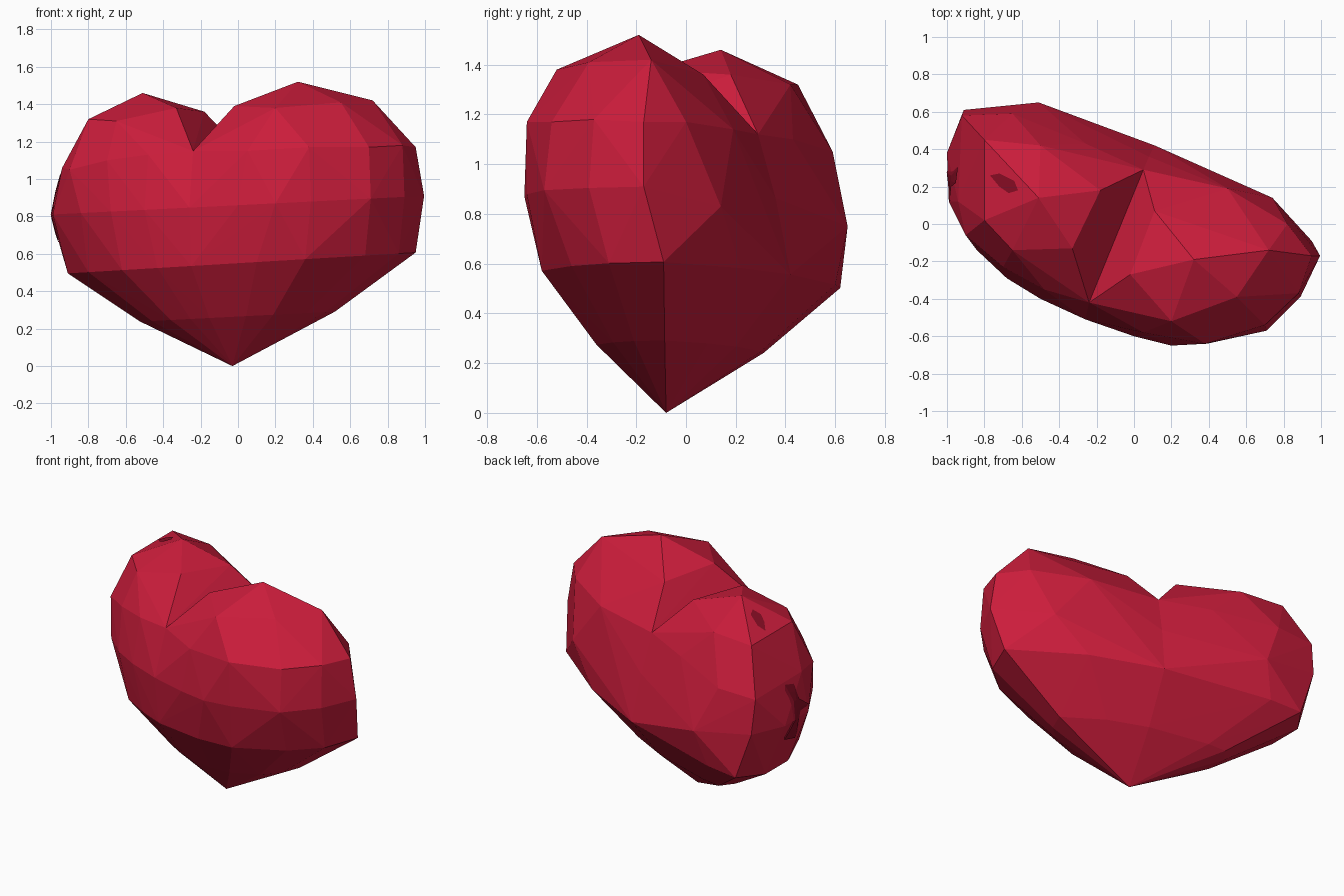
import bpy
import bmesh
from mathutils import Vector
from mathutils.bvhtree import BVHTree

# Remove the default cube
default_cube = bpy.data.objects.get("Cube")
if default_cube:
    bpy.data.objects.remove(default_cube, do_unlink=True)

TIP = Vector((-0.03, -0.08, 0))


def flat_material(name, color):
    material = bpy.data.materials.new(name)
    material.use_nodes = True
    material.diffuse_color = color
    shader = material.node_tree.nodes["Principled BSDF"]
    shader.inputs["Base Color"].default_value = color
    return material


def add_object(name, bm, material):
    mesh = bpy.data.meshes.new(name)
    bm.to_mesh(mesh)
    bm.free()
    mesh.materials.append(material)
    bpy.context.collection.objects.link(bpy.data.objects.new(name, mesh))


def tilted_ring(outline, height, slope):
    """Lift a flat outline onto a slightly tilted level."""
    return [Vector((x, y, height + slope * x)) for x, y in outline]


def taper_ring(ring):
    """Copy a ring part of the way down to the bottom tip, bulging a little."""
    return [Vector((TIP.x + (p.x - TIP.x) * 0.56,
                    TIP.y + (p.y - TIP.y) * 0.56,
                    p.z * 0.48)) for p in ring]


def body_section(shoulder, waist, crown):
    """Stack the levels of one section, from the crown to the taper."""
    waist_ring = tilted_ring(waist, 0.55, 0.06)
    return (tilted_ring(shoulder, 0.86, 0.05) + waist_ring
            + taper_ring(waist_ring) + [Vector(p) for p in crown])


def add_patch(name, outline, direction, surface, material):
    """Drape a thin patch over the surface, looking along a direction."""
    center = sum(outline, Vector()) / len(outline)
    bm = bmesh.new()

    def drape(point):
        hit, normal, _, _ = surface.ray_cast(point - direction, direction)
        return bm.verts.new(hit - direction * 0.006)

    middle = drape(center)
    loops = [[drape(center.lerp(p, share)) for p in outline]
             for share in (0.35, 0.7, 1)]
    for i in range(len(outline)):
        bm.faces.new((middle, loops[0][i - 1], loops[0][i]))
        for inner, outer in zip(loops, loops[1:]):
            bm.faces.new((inner[i - 1], outer[i - 1], outer[i], inner[i]))
    bmesh.ops.recalc_face_normals(bm, faces=bm.faces[:])
    if sum(f.normal.dot(direction) for f in bm.faces) > 0:
        bmesh.ops.reverse_faces(bm, faces=bm.faces[:])
    add_object(name, bm, material)


# Seam shared by both lobes, with the two ends of the cleft as its crown
seam = [TIP] + body_section(
    shoulder=[(-0.26, -0.51), (0.08, 0.36)],
    waist=[(-0.25, -0.48), (0.11, 0.42)],
    crown=[(-0.24, -0.42, 1.15), (0.05, 0.29, 1.12)])

# Larger lobe
left_lobe = body_section(
    shoulder=[(0, -0.6), (0.2, -0.65), (0.39, -0.64), (0.71, -0.57),
              (0.89, -0.39), (0.995, -0.17)],
    waist=[(0.1, -0.565), (0.36, -0.58), (0.68, -0.46), (0.86, -0.31),
           (0.95, -0.09), (0.54, 0.22)],
    crown=[(0.05, -0.58, 1.15), (0.38, -0.64, 1.17), (0.7, -0.54, 1.17),
           (0.88, -0.37, 1.18), (0.95, -0.17, 1.17), (0.82, 0, 1.17),
           (0.74, 0.14, 0.83), (0.5, 0.19, 1.14), (0.2, -0.52, 1.38),
           (0.55, -0.39, 1.41), (0.72, -0.14, 1.42), (0.11, 0.07, 1.36),
           (-0.02, -0.27, 1.39), (0.32, -0.19, 1.52)])

# Smaller lobe
right_lobe = body_section(
    shoulder=[(-0.5, -0.4), (-0.68, -0.29), (-0.84, -0.14), (-0.99, 0.12),
              (-1, 0.38), (-0.91, 0.61)],
    waist=[(-0.43, -0.39), (-0.62, -0.27), (-0.8, -0.05), (-0.91, 0.22),
           (-0.91, 0.46), (-0.8, 0.62), (-0.58, 0.6)],
    crown=[(-0.51, 0.65, 0.75), (-0.48, -0.35, 1.13), (-0.7, -0.23, 1.1),
           (-0.9, -0.06, 1.05), (-0.94, 0.12, 1.06), (-0.92, 0.58, 1.04),
           (-0.65, 0.59, 1.05), (-0.26, 0.43, 1.1), (-0.65, -0.14, 1.31),
           (-0.8, 0.02, 1.32), (-0.8, 0.45, 1.32), (-0.5, 0.42, 1.32),
           (-0.33, -0.13, 1.38), (-0.18, 0.18, 1.36), (-0.51, 0.14, 1.46)])

# Wrap each lobe in a faceted skin and leave it open along the seam
heart = bmesh.new()
for lobe in (left_lobe, right_lobe):
    seam_verts = [heart.verts.new(p) for p in seam]
    lobe_verts = [heart.verts.new(p) for p in lobe]
    hull = bmesh.ops.convex_hull(heart, input=seam_verts + lobe_verts)
    unused = {v for v in hull["geom_interior"] + hull["geom_unused"]
              if isinstance(v, bmesh.types.BMVert)}
    inner_wall = [f for f in heart.faces if all(v in seam_verts for v in f.verts)]
    bmesh.ops.delete(heart, geom=inner_wall, context="FACES")
    loose = [v for v in unused if v.is_valid and not v.link_faces]
    bmesh.ops.delete(heart, geom=loose, context="VERTS")

# Stitch the lobes together
bmesh.ops.remove_doubles(heart, verts=heart.verts[:], dist=0.001)
open_edges = [e for e in heart.edges if e.is_boundary]
bmesh.ops.holes_fill(heart, edges=open_edges, sides=0)
bmesh.ops.recalc_face_normals(heart, faces=heart.faces[:])
surface = BVHTree.FromBMesh(heart)
add_object("heart", heart, flat_material("deep_red", (0.6, 0.012, 0.044, 1)))

# Dark marks on the top and the outer side of the smaller lobe
dark_red = flat_material("dark_red", (0.25, 0.004, 0.018, 1))
top_mark = [Vector((x, y, 1.5)) for x, y in (
    (-0.77, 0.26), (-0.72, 0.27), (-0.64, 0.23), (-0.62, 0.18),
    (-0.67, 0.165), (-0.72, 0.2))]
add_patch("top_mark", top_mark, Vector((0, 0, -1)), surface, dark_red)
side_mark = [Vector((-1, y, z)) for y, z in (
    (0.35, 0.7), (0.3, 1.04), (0.22, 1.02), (0.2, 0.92),
    (0.12, 0.86), (0.22, 0.66))]
add_patch("side_mark", side_mark, Vector((1, 0, 0)), surface, dark_red)
